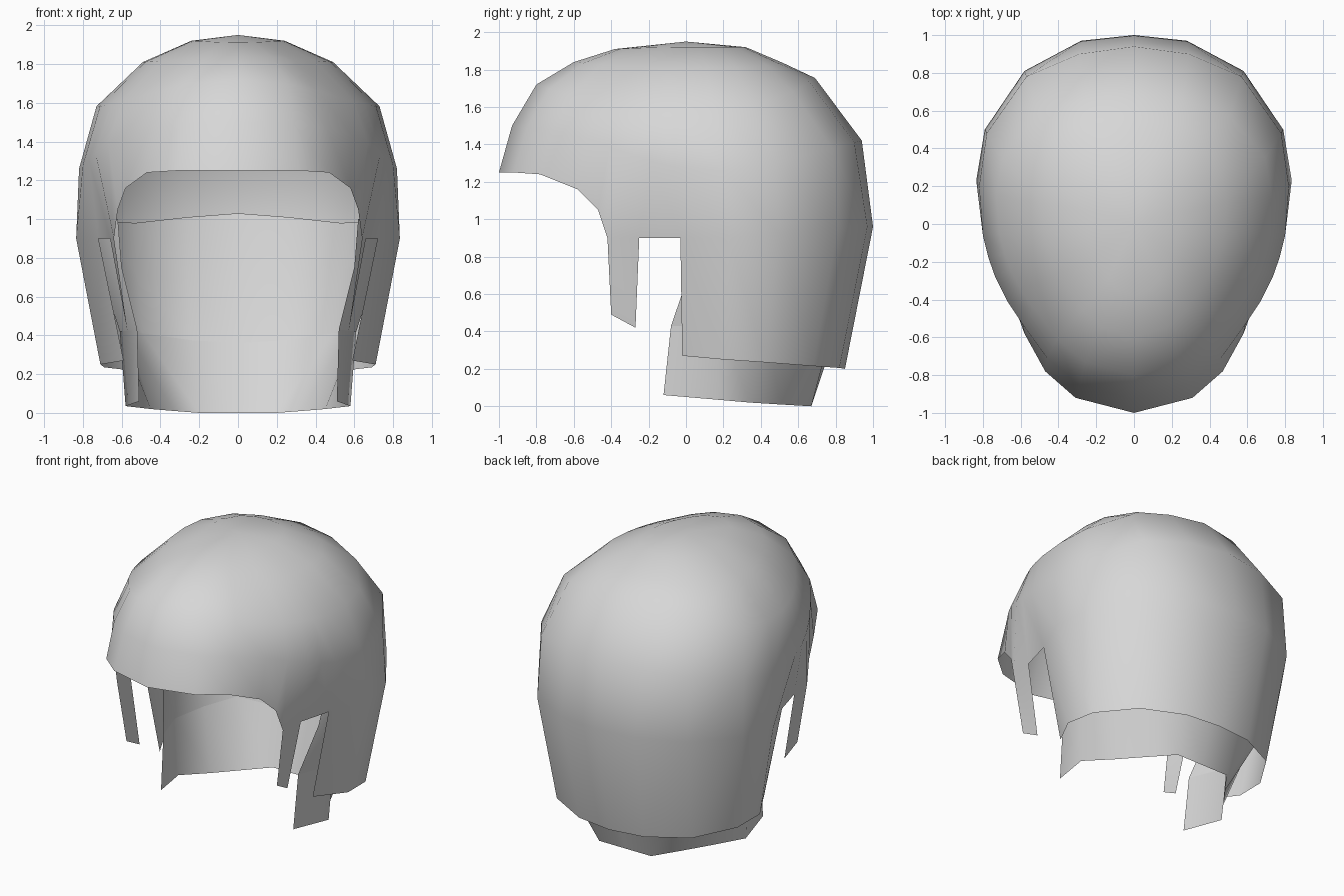
import bpy, bmesh

if "Cube" in bpy.data.objects:
    bpy.data.objects.remove(bpy.data.objects["Cube"])

grey = bpy.data.materials.new("light_grey")
grey.diffuse_color = (0.68, 0.68, 0.68, 1)
grey.use_nodes = True
grey.node_tree.nodes["Principled BSDF"].inputs["Base Color"].default_value = grey.diffuse_color


def sheet(name, rows, pole=None):
    """Loft half rows (None = open gap), mirror across x and smooth."""
    bm = bmesh.new()
    grid = [[bm.verts.new(p) if p else None for p in r] for r in rows]
    if pole:
        top = bm.verts.new(pole)
        for a, b in zip(grid[0], grid[0][1:]):
            bm.faces.new((top, a, b))
    for up, low in zip(grid, grid[1:]):
        for i in range(len(up) - 1):
            quad = (up[i], low[i], low[i + 1], up[i + 1])
            if all(quad):
                bm.faces.new(quad)
    me = bpy.data.meshes.new(name)
    bm.to_mesh(me)
    bm.free()
    ob = bpy.data.objects.new(name, me)
    bpy.context.collection.objects.link(ob)
    me.materials.append(grey)
    for p in me.polygons:
        p.use_smooth = True
    m = ob.modifiers.new("mirror", 'MIRROR')
    m.use_clip = True
    m.merge_threshold = 0.001
    return ob


# Crown girth, listed from front centre to back centre
girth = [(0, -.93, 1.5), (.29, -.85, 1.49), (.46, -.71, 1.47), (.59, -.53, 1.43),
         (.67, -.41, 1.39), (.735, -.28, 1.34), (.77, -.18, 1.31), (.80, -.06, 1.28),
         (.82, .20, 1.26), (.78, .48, 1.30), (.57, .78, 1.38), (.29, .90, 1.41),
         (0, .94, 1.42)]

# Crown rings: (front y, z), (side x, z), (back y, z)
crown = [((.38, 1.91), (.24, 1.92), (.32, 1.92)),
         ((.60, 1.84), (.49, 1.81), (.52, 1.835)),
         ((.80, 1.72), (.73, 1.58), (.69, 1.755))]
rows = []
for f, s, b in crown:
    ring = []
    for x, y, z in girth:
        end, size, power = (f, .93, 2) if y < 0 else (b, .94, 3)
        t = abs(y) / size
        ring.append((x * s[0] / .82, y * end[0] / size,
                     s[1] + (end[1] - s[1]) * t ** power))
    rows.append(ring)
rows.append(girth)

# Brim, temples and widest back ring
rows.append([(0, -1, 1.25), (.31, -.92, 1.25), (.47, -.78, 1.24), (.58, -.58, 1.16),
             (.62, -.47, 1.05), (.64, -.42, .9), (.66, -.25, .9), (.72, -.03, .9),
             (.835, .23, .9), (.79, .50, .92), (.58, .81, .95), (.28, .97, .96),
             (0, 1, .96)])
# Sideburn tips, open gap, then back hem
rows.append([None] * 5 + [(.58, -.40, .49), (.57, -.27, .42), (.59, -.02, .27),
             (.71, .20, .25), (.69, .42, .235), (.52, .68, .215), (.25, .82, .205),
             (0, .85, .2)])
shell = sheet("outer_shell", rows, pole=(0, 0, 1.95))

# Cut the ear gap between sideburn and back panel
bm = bmesh.new()
bm.from_mesh(shell.data)
gap = [f for f in bm.faces if f.calc_center_median().z < .8
       and -.25 < f.calc_center_median().y < -.05]
bmesh.ops.delete(bm, geom=gap, context='FACES')
bm.to_mesh(shell.data)
bm.free()

# Inner neck layers, meeting at a fold
fold = [(.52, -.08, .43), (.61, .18, .42), (.57, .44, .415), (.49, .69, .41),
        (.24, .77, .375), (0, .79, .36)]
sheet("neck_upper", [
    [(.62, .10, 1.0), (.76, .24, 1.0), (.73, .48, .99), (.53, .78, .98),
     (.26, .92, 1.01), (0, .96, 1.03)],
    [(.60, .03, .75), (.71, .23, .73), (.68, .47, .72), (.52, .75, .71),
     (.26, .87, .70), (0, .89, .70)], fold])
sheet("neck_lower", [fold,
    [(.51, -.12, .06), (.58, .17, .035), (.45, .34, .02), (.33, .50, .01),
     (.20, .67, 0), (0, .67, 0)]])
